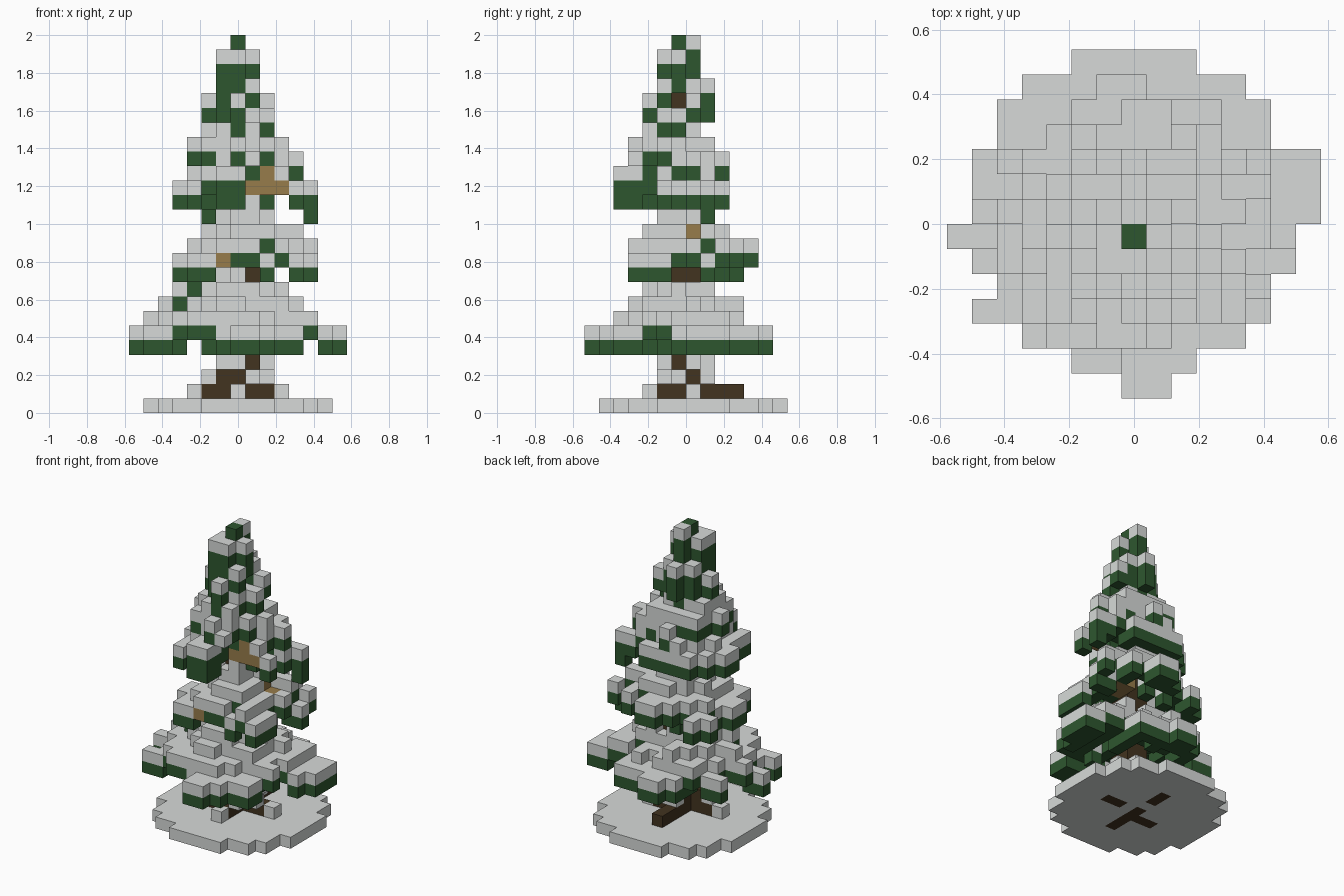
import bpy
import bmesh
from math import cos, sin, radians, hypot
from mathutils import Vector

cube = bpy.data.objects.get("Cube")
if cube:
    bpy.data.objects.remove(cube, do_unlink=True)

V = 2 / 26                       # block size
TX, TY = 7, 6                    # trunk column


def material(name, rgb):
    m = bpy.data.materials.new(name)
    m.use_nodes = True
    m.diffuse_color = (*rgb, 1)
    m.node_tree.nodes["Principled BSDF"].inputs["Base Color"].default_value = (*rgb, 1)
    return m


snow_mat = material("snow white", (0.68, 0.7, 0.69))
green_mat = material("needle green", (0.027, 0.094, 0.028))
bark_mat = material("dark bark", (0.054, 0.033, 0.014))
wood_mat = material("bare wood", (0.31, 0.2, 0.07))

ground, snow, needles, trunk, twigs = set(), set(), set(), set(), set()


def box(part, xs, ys, zs):
    """Fill an inclusive range of blocks."""
    for i in range(xs[0], xs[-1] + 1):
        for j in range(ys[0], ys[-1] + 1):
            for k in range(zs[0], zs[-1] + 1):
                part.add((i, j, k))


def bough(angle, reach, half, tip, slope, thick=1):
    """Drooping bough: needles below, one block of snow on top."""
    c, s = cos(radians(angle)), sin(radians(angle))
    for i in range(15):
        for j in range(14):
            dx, dy = i - TX, j - TY
            u, v = dx * c + dy * s, abs(dy * c - dx * s)
            width = half * (1 - (u / (reach + 1)) ** 4)
            if u < -0.01 or u > reach + 0.2 or v > width:
                continue
            low = tip + int(slope * (reach - u) + 0.1)
            if half >= 1.8 and v > width - 0.7:      # wide boughs sag at the sides
                low = max(tip, low - 1)
            box(needles, [i], [j], [low, low + thick - 1])
            snow.add((i, j, low + thick))


# Snowy ground disc
for i in range(15):
    for j in range(14):
        if hypot(i - 7, j - 7) < 6.5:
            ground.add((i, j, 0))

# Bottom tier
for angle, reach, half, tip in ((180, 7, 1.4, 4), (207, 6.7, 1.5, 4), (240, 5, 1.7, 5),
                                (280, 6, 2.2, 4), (308, 5.5, 2.2, 4), (335, 5.2, 1.4, 5),
                                (8, 7, 1.3, 4), (17, 7.3, 0.9, 4), (25, 7.6, 1.3, 4),
                                (60, 6, 1.8, 4), (97, 6, 2.3, 4), (122, 5.6, 1.5, 5)):
    bough(angle, reach, half, tip, 0.6)
bough(168, 6, 1, 5, 1)
bough(150, 5.8, 1.2, 4, 0.9)

# Second tier, open on the right where the bare wood shows
for angle, reach, half, tip in ((185, 4, 1.7, 9), (225, 4.5, 1.4, 9), (268, 3, 1.6, 10),
                                (325, 5.6, 1.8, 9), (26, 5.6, 1, 9), (31, 5.8, 0.7, 10),
                                (48, 5, 1.4, 10), (88, 5, 1.8, 10), (135, 5, 1.8, 9)):
    bough(angle, reach, half, tip, 0.7)

# Third tier
for angle, reach, half, tip in ((175, 4, 1.6, 14), (215, 4, 1.6, 14),
                                (0, 2, 1.2, 14), (22, 5.2, 1.5, 14), (60, 3.4, 1.5, 14),
                                (92, 3, 1.6, 14), (135, 4, 1.6, 14)):
    bough(angle, reach, half, tip, 0.8)
bough(258, 4, 1.4, 14, 0.8, 2)
box(needles, [12], [8], [13])
box(needles, [5], [5], [13])
box(needles, [11], [5], [14])

# Shoulder tier
for angle, reach, tip in ((180, 3, 17), (270, 3, 17), (20, 4, 16), (90, 3, 16),
                          (135, 3, 17), (225, 3, 17), (315, 2.6, 17)):
    bough(angle, reach, 1.4, tip, 0.9)

# Narrow crown of hanging tufts, poking through the snow
for angle, tip, thick in ((0, 19, 1), (90, 20, 2), (180, 20, 1), (270, 19, 2)):
    bough(angle, 2, 0.8, tip, 0.5, thick)
for angle, tip, thick in ((45, 20, 2), (135, 20, 2), (225, 19, 5), (315, 19, 3)):
    bough(angle, 1.5, 0.7, tip, 0.5, thick)
for angle in (0, 180, 270):
    bough(angle, 1, 0.8, 22, 0, 2)
bough(90, 1, 0.8, 22, 0, 3)
bough(27, 2.2, 0.4, 20, 0)
snow -= {cell for cell in needles if cell[2] == 19}

# Trunk and roots
box(trunk, [TX, TX + 1], [TY, TY + 1], [2, 12])
box(trunk, [TX], [TY], [13, 24])
box(trunk, [7], [4, 7], [0])
box(trunk, [7], [5, 7], [1])
box(trunk, [5, 6], [6], [0, 1])
box(trunk, [9, 10], [7], [0])
box(trunk, [8, 9], [7], [1])
box(trunk, [7], [9, 10], [0])
box(trunk, [7], [8, 10], [1])
box(trunk, [6], [6], [2])

# Bare twig stubs
box(twigs, [9], [5], [15, 16])
box(twigs, [8, 10], [5], [15])
box(twigs, [6], [3, 5], [10])
box(twigs, [9], [7], [10, 12])
box(twigs, [10], [7], [11])
box(twigs, [9, 10], [8], [10])

# Snow heaps on the roots and twigs
box(snow, [4], [6], [1])
box(snow, [10], [7], [1])
box(snow, [7], [4], [1])
box(snow, [5], [6], [2])
box(snow, [9], [6], [2])
box(snow, [8], [5], [2])
box(snow, [6, 7], [5], [3])
box(snow, [9], [7], [3])
box(snow, [7, 8], [8], [2, 3])
box(snow, [10], [5], [16])
box(snow, [11], [5], [15])
box(snow, [8], [5], [13, 15])
box(snow, [8], [3], [17])

# Each block belongs to one part only, the tree tip being bare needles
snow.discard((TX, TY, 25))
needles.add((TX, TY, 25))
parts = (("trunk", trunk, bark_mat), ("bare_twigs", twigs, wood_mat),
         ("snow_ground", ground, snow_mat), ("snow_cover", snow, snow_mat),
         ("needles", needles, green_mat))
filled = set()
for name, cells, mat in parts:
    cells -= filled
    filled |= cells

SIDES = [Vector(a) * s for a in ((1, 0, 0), (0, 1, 0), (0, 0, 1)) for s in (1, -1)]


def build(name, cells, mat):
    """Make one mesh from the exposed faces of a set of blocks."""
    bm = bmesh.new()
    verts = {}
    for cell in sorted(cells):
        for n in SIDES:
            if tuple(int(a + b) for a, b in zip(cell, n)) in filled:
                continue
            p = Vector((n.y, n.z, n.x))
            q = n.cross(p)
            corners = []
            for a, b in ((-1, -1), (1, -1), (1, 1), (-1, 1)):
                pos = Vector(cell) + (n + a * p + b * q) / 2
                key = tuple(round(2 * t) for t in pos)
                if key not in verts:
                    verts[key] = bm.verts.new(((pos.x - 7) * V, (pos.y - 6.5) * V,
                                               (pos.z + 0.5) * V))
                corners.append(verts[key])
            bm.faces.new(corners)
    mesh = bpy.data.meshes.new(name)
    bm.to_mesh(mesh)
    bm.free()
    mesh.materials.append(mat)
    bpy.context.scene.collection.objects.link(bpy.data.objects.new(name, mesh))


for part in parts:
    build(*part)
